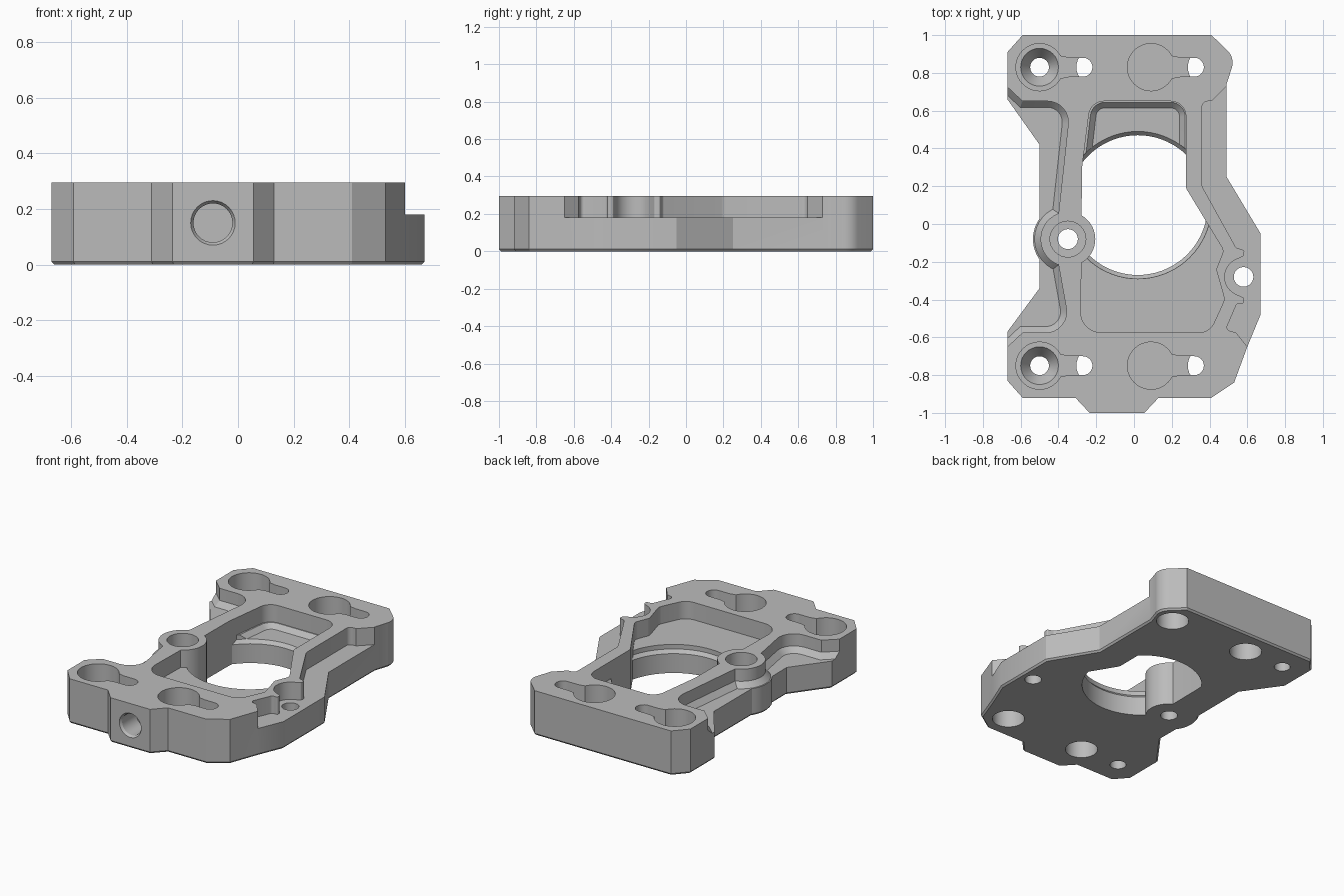
import bpy, bmesh
from math import cos, sin, radians, pi
from mathutils import Vector, Matrix

cube = bpy.data.objects.get("Cube")
if cube:
    bpy.data.objects.remove(cube, do_unlink=True)

grey = bpy.data.materials.new("machined grey")
grey.use_nodes = True
colour = (0.5, 0.5, 0.5, 1)
grey.diffuse_color = colour
grey.node_tree.nodes["Principled BSDF"].inputs["Base Color"].default_value = colour


def arc(cx, cy, r, a0=0, a1=360, n=24):
    """Points along an arc; a full turn drops the repeated end point."""
    count = n if abs(a1 - a0) == 360 else n + 1
    return [(cx + r * cos(radians(a0 + (a1 - a0) * i / n)),
             cy + r * sin(radians(a0 + (a1 - a0) * i / n))) for i in range(count)]


def rounded(pts):
    """Fillet every corner that carries a third value, its radius."""
    out = []
    for i, p in enumerate(pts):
        c = Vector(p[:2])
        if len(p) < 3:
            out.append(c)
            continue
        u = (Vector(pts[i - 1][:2]) - c).normalized()
        v = (Vector(pts[(i + 1) % len(pts)][:2]) - c).normalized()
        half = u.angle(v) / 2
        mid = c + (u + v).normalized() * p[2] / sin(half)
        t = p[2] / (sin(half) / cos(half))
        a, b = c + u * t - mid, c + v * t - mid
        turn = b.angle_signed(a)
        for k in range(9):
            out.append(mid + Matrix.Rotation(turn * k / 8, 2) @ a)
    return out


def inset(pts, d):
    """Mitred inward offset of a counter-clockwise outline."""
    out = []
    for i, p in enumerate(pts):
        e = (p - pts[i - 1]).normalized()
        f = (pts[(i + 1) % len(pts)] - p).normalized()
        n1, n2 = Vector((-e.y, e.x)), Vector((-f.y, f.x))
        out.append(p + (n1 + n2) * d / max(0.3, 1 + n1.dot(n2)))
    return out


def solid(name, pts, levels):
    """Stack an outline at (height, inset) levels into a closed solid."""
    pts = [Vector(p) for p in rounded(pts)]
    area = sum(pts[i - 1].cross(p) for i, p in enumerate(pts))
    if area < 0:
        pts.reverse()
    bm = bmesh.new()
    rings = [[bm.verts.new((q.x, q.y, z)) for q in inset(pts, d)] for z, d in levels]
    bm.faces.new(rings[0][::-1])
    bm.faces.new(rings[-1])
    for low, high in zip(rings, rings[1:]):
        for i in range(len(pts)):
            bm.faces.new((low[i - 1], low[i], high[i], high[i - 1]))
    bmesh.ops.recalc_face_normals(bm, faces=bm.faces)
    mesh = bpy.data.meshes.new(name)
    bm.to_mesh(mesh)
    bm.free()
    mesh.materials.append(grey)
    obj = bpy.data.objects.new(name, mesh)
    bpy.context.collection.objects.link(obj)
    return obj


def combine(target, tool, operation="DIFFERENCE"):
    """Apply a boolean and discard the tool."""
    mod = target.modifiers.new("cut", "BOOLEAN")
    mod.operation, mod.object, mod.solver = operation, tool, "EXACT"
    bpy.context.view_layer.update()
    deps = bpy.context.evaluated_depsgraph_get()
    mesh = bpy.data.meshes.new_from_object(target.evaluated_get(deps))
    target.modifiers.clear()
    target.data = mesh
    bpy.data.objects.remove(tool, do_unlink=True)


TOP, LEDGE, OVER = 0.295, 0.18, 0.4
BX, BY = -0.35, -0.08            # side boss centre

# Main plate with a fine bottom chamfer
body = solid("mounting_plate", [
    (-0.67, 0.91), (-0.59, 1), (0.41, 1), (0.535, 0.88, 0.09), (0.49, 0.74),
    (0.49, 0.25), (0.67, -0.05), (0.67, -0.48), (0.6, -0.65), (0.53, -0.84),
    (0.41, -0.92), (0.13, -0.92), (0.055, -1), (-0.235, -1), (-0.31, -0.92),
    (-0.59, -0.92), (-0.67, -0.83), (-0.67, -0.57), (-0.5, -0.34),
    *arc(BX, BY, 0.185, 215, 145, 10), (-0.5, 0.42), (-0.67, 0.66)],
    [(0, 0.01), (0.012, 0), (TOP, 0)])

# Left ledge, sloped at the foot of its wall
combine(body, solid("left_ledge_cut", [
    (-0.9, 0.94), (-0.59, 0.65), (-0.335, 0.65, 0.11), *arc(BX, BY, 0.145, 110, 250, 14),
    (-0.335, -0.575, 0.11), (-0.59, -0.575), (-0.9, -0.865)],
    [(LEDGE, 0.032), (LEDGE + 0.035, 0), (OVER, 0)]))

# Right ledge, wrapping round the small screw hole
combine(body, solid("right_ledge_cut", [
    (0.9, 1.14), (0.49, 0.73), (0.41, 0.65), (0.36, 0.65, 0.03), (0.36, 0.2, 0.05),
    (0.54, -0.125, 0.02), (0.585, -0.14, 0.01), (0.58, -0.17, 0.01),
    *arc(0.58, -0.28, 0.1, 115, 245, 14), (0.58, -0.39, 0.01), (0.585, -0.42, 0.01),
    (0.545, -0.42, 0.02), (0.485, -0.56, 0.02), (0.54, -0.575), (0.6, -0.65), (0.9, -0.9)],
    [(LEDGE, 0), (OVER, 0)]))

# Central pocket
pocket = [
    (-0.23, 0.65, 0.08), (0.275, 0.65, 0.08), (0.275, 0.19, 0.04), (0.475, -0.14, 0.04),
    (0.435, -0.24, 0.04), (0.48, -0.4, 0.05), (0.4, -0.575, 0.09), (-0.285, -0.575, 0.11),
    *arc(BX, BY, 0.145, -60, 60, 14), (-0.275, 0.3)]
combine(body, solid("pocket_cut", pocket, [(LEDGE, 0), (OVER, 0)]))
combine(body, solid("sloped_pocket_cut", [
    (-0.225, 0.647, 0.08), (0.274, 0.647, 0.08), (0.274, 0.28), (-0.268, 0.28)],
    [(0.15, 0.032), (LEDGE + 0.003, 0), (0.25, 0)]))

# Round opening, limited to the pocket outline
opening = solid("opening_cut", arc(0.02, 0.1, 0.39, n=72),
                [(-0.1, 0.02), (0.128, 0.02), (0.15, 0), (0.25, 0)])
combine(opening, solid("opening_limit", pocket, [(-0.2, 0), (OVER, 0)]), "INTERSECT")
combine(body, opening)

# Two rows of keyhole recesses, with wide sockets from below
for y in (0.83, -0.75):
    for x in (-0.5, 0.09):
        keyhole = arc(x, y, 0.125, 28, 332, 36) + [(x + 0.155, y - 0.05)] \
            + arc(x + 0.23, y, 0.05, -90, 90, 12) + [(x + 0.155, y + 0.05)]
        combine(body, solid("keyhole_cut", keyhole, [(0.17, 0), (OVER, 0)]))
        combine(body, solid("socket_cut", arc(x + 0.295, y, 0.1, n=32),
                            [(-0.1, 0), (0.2, 0)]))
    combine(body, solid("countersink_cut", arc(-0.5, y, 0.1, n=32),
                        [(-0.1, 0.05), (0.1, 0.05), (0.17, 0), (0.2, 0)]))

# Boss bore and small ledge hole
combine(body, solid("boss_cut", arc(BX, BY, 0.095, n=32),
                    [(-0.1, 0.042), (0.12, 0.042), (0.121, 0), (OVER, 0)]))
combine(body, solid("ledge_hole_cut", arc(0.58, -0.28, 0.052), [(-0.1, 0), (OVER, 0)]))

# Blind hole in the front face
port = solid("front_port_cut", arc(-0.09, 0.15, 0.08, n=32),
             [(0.84, 0.01), (0.985, 0.01), (1.0, 0), (1.1, 0)])
port.data.transform(Matrix.Rotation(pi / 2, 4, "X"))
combine(body, port)

bpy.ops.object.select_all(action="DESELECT")
body.select_set(True)
bpy.context.view_layer.objects.active = body
bpy.ops.object.shade_smooth_by_angle(angle=radians(25))
